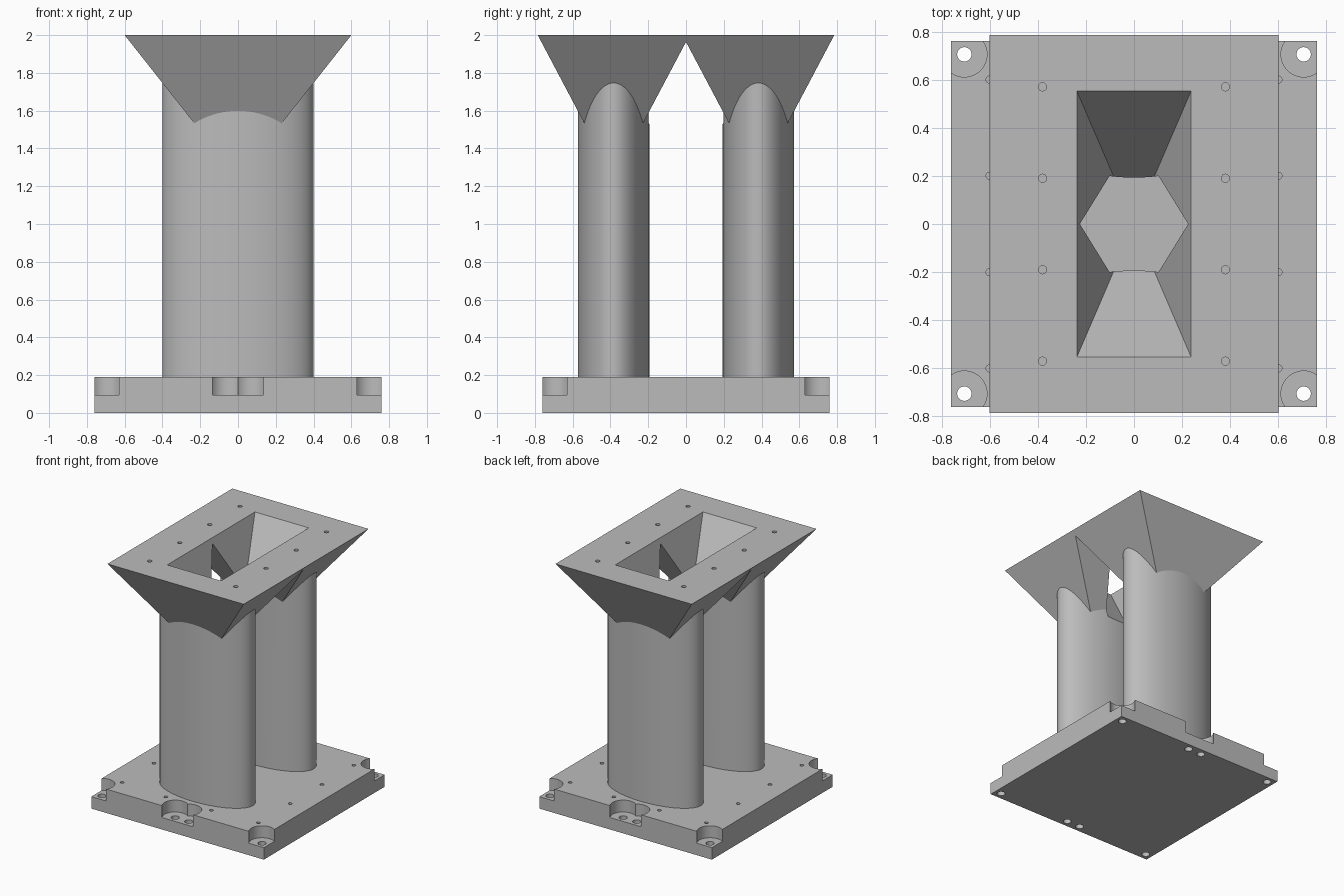
import bpy
import bmesh
import math

if "Cube" in bpy.data.objects:
    bpy.data.objects.remove(bpy.data.objects["Cube"], do_unlink=True)

GREY = (0.5, 0.5, 0.5, 1.0)
metal = bpy.data.materials.new("plain_grey")
metal.use_nodes = True
metal.diffuse_color = GREY
metal.node_tree.nodes["Principled BSDF"].inputs["Base Color"].default_value = GREY


def finish(name, bm):
    """Turn a bmesh into a named, coloured object."""
    bmesh.ops.recalc_face_normals(bm, faces=bm.faces)
    mesh = bpy.data.meshes.new(name)
    bm.to_mesh(mesh)
    bm.free()
    mesh.materials.append(metal)
    obj = bpy.data.objects.new(name, mesh)
    bpy.context.collection.objects.link(obj)
    return obj


def box(name, half_x, half_y, z0, z1):
    bm = bmesh.new()
    bmesh.ops.create_cube(bm, size=1)
    for v in bm.verts:
        v.co = (v.co.x * 2 * half_x, v.co.y * 2 * half_y, z1 if v.co.z > 0 else z0)
    return finish(name, bm)


def cylinder(name, x, y, z0, z1, rx, ry, sides):
    bm = bmesh.new()
    bmesh.ops.create_cone(bm, cap_ends=True, segments=sides,
                          radius1=1, radius2=1, depth=1)
    for v in bm.verts:
        v.co = (x + v.co.x * rx, y + v.co.y * ry, z1 if v.co.z > 0 else z0)
    return finish(name, bm)


def inverted_pyramid(name, y, half_x, half_y, apex_z, top_z, lift=0.0):
    """Point-down pyramid; lift extends it above top_z along the same slopes."""
    k = 1 + lift / (top_z - apex_z)
    bm = bmesh.new()
    tip = bm.verts.new((0, y, apex_z))
    rim = [bm.verts.new((sx * half_x * k, y + sy * half_y * k, top_z + lift))
           for sx, sy in ((-1, -1), (1, -1), (1, 1), (-1, 1))]
    bm.faces.new(rim)
    for i in range(4):
        bm.faces.new((rim[i], tip, rim[(i + 1) % 4]))
    return finish(name, bm)


def combine(target, tool, operation, keep=False):
    bpy.context.view_layer.objects.active = target
    mod = target.modifiers.new("combine", "BOOLEAN")
    mod.operation = operation
    mod.solver = "EXACT"
    mod.object = tool
    bpy.ops.object.modifier_apply(modifier=mod.name)
    if not keep:
        bpy.data.objects.remove(tool, do_unlink=True)


def drill(target, x, y, z0, z1, r, sides=32):
    combine(target, cylinder("drill", x, y, z0, z1, r, r, sides), "DIFFERENCE")


# Base plate with counterbored bolt holes at the corners and edge middles
base = box("base_plate", 0.76, 0.76, 0, 0.19)
for sy in (-1, 1):
    for x in (-0.705, -0.06, 0.06, 0.705):
        drill(base, x, sy * 0.705, 0.095, 0.3, 0.094, 48)
        drill(base, x, sy * 0.705, -0.1, 0.15, 0.03)
    # Small blind screw holes around the rim
    for x, y in ((0.6, 0.6), (0.6, 0.2), (0.2, 0.62)):
        for sx in (-1, 1):
            drill(base, sx * x, sy * y, 0.13, 0.3, 0.015, 16)

# Funnel cutter shared by the head and the columns
funnel = inverted_pyramid("funnel_cutter", 0, 0.237, 0.552, 1.275, 2.0, 0.1)

# Flared head made of two point-down pyramids
LEG_Y = 0.383
head = inverted_pyramid("flared_head", -LEG_Y, 0.6, 0.402, 1.24, 2.0)
combine(head, inverted_pyramid("back_head", LEG_Y, 0.6, 0.402, 1.24, 2.0), "UNION")
combine(head, funnel, "DIFFERENCE", keep=True)
for sx in (-1, 1):
    for y in (-0.57, -0.19, 0.19, 0.57):
        drill(head, sx * 0.38, y, 1.93, 2.1, 0.017, 24)

# Elliptical columns
columns = []
for name, sy in (("front_column", -1), ("back_column", 1)):
    column = cylinder(name, 0, sy * LEG_Y, 0.15, 1.78, 0.4, 0.19, 96)
    combine(column, funnel, "DIFFERENCE", keep=True)
    columns.append(column)
bpy.data.objects.remove(funnel, do_unlink=True)

# Smooth the round walls and keep the edges sharp
for obj in [base, head] + columns:
    bpy.ops.object.select_all(action="DESELECT")
    obj.select_set(True)
    bpy.context.view_layer.objects.active = obj
    bpy.ops.object.shade_smooth_by_angle(angle=math.radians(25))
